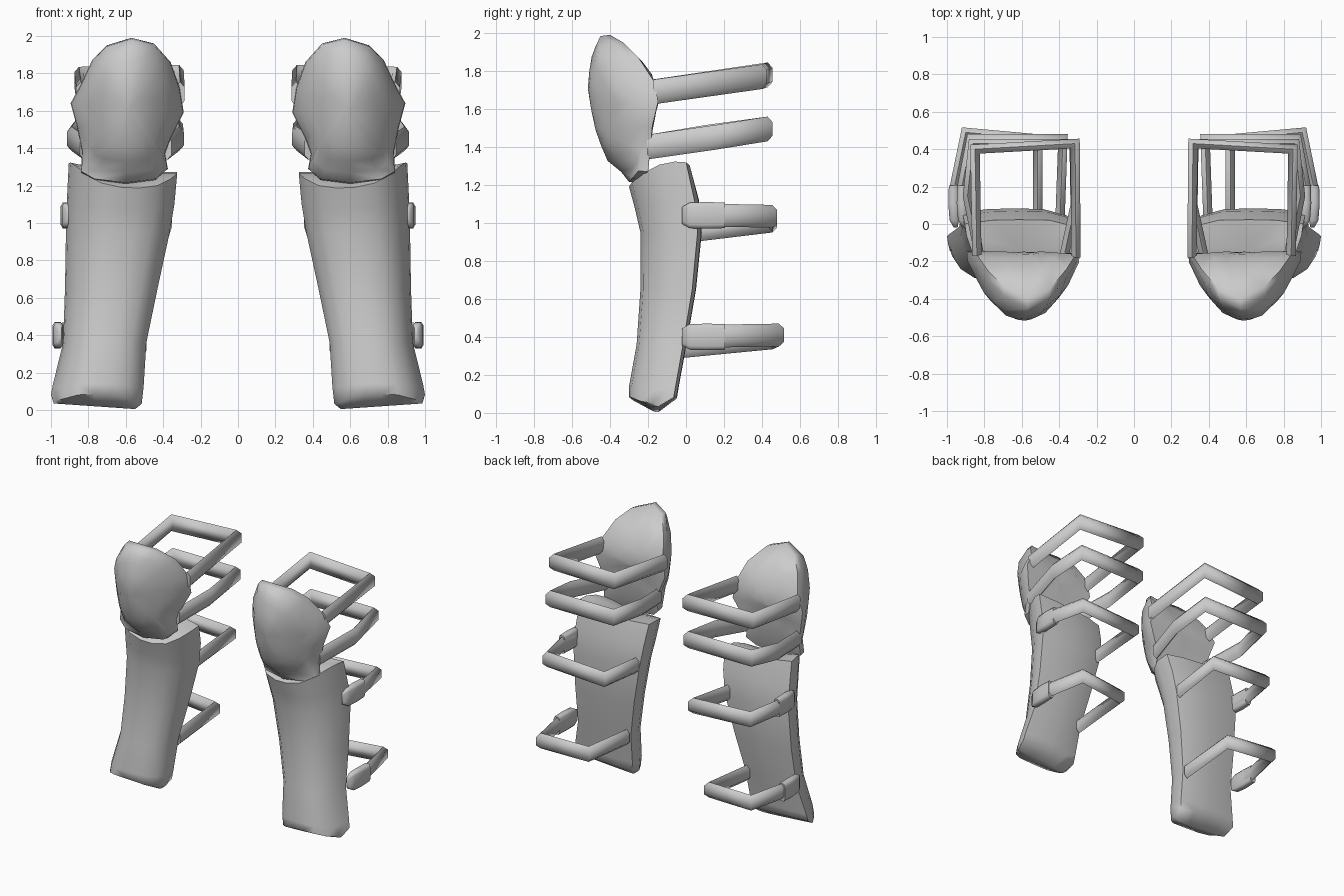
import bpy, bmesh, math
from mathutils import Vector

if "Cube" in bpy.data.objects:
    bpy.data.objects.remove(bpy.data.objects["Cube"], do_unlink=True)

grey = bpy.data.materials.new("plain grey")
grey.use_nodes = True
grey.diffuse_color = (0.6, 0.6, 0.6, 1)
grey.node_tree.nodes["Principled BSDF"].inputs["Base Color"].default_value = (0.6, 0.6, 0.6, 1)


def loft(name, rings, side, angle):
    """Skin a list of equal-length rings and close both ends; side -1 mirrors in x."""
    bm = bmesh.new()
    rows = [[bm.verts.new((p[0] * side, p[1], p[2])) for p in r] for r in rings]
    n = len(rows[0])
    for a, b in zip(rows, rows[1:]):
        for i in range(n):
            j = (i + 1) % n
            bm.faces.new((a[i], a[j], b[j], b[i]))
    for r in (rows[0], rows[-1]):
        c = bm.verts.new(sum((v.co for v in r), Vector()) / n)
        for i in range(n):
            bm.faces.new((r[i], r[(i + 1) % n], c))
    bmesh.ops.recalc_face_normals(bm, faces=bm.faces)
    me = bpy.data.meshes.new(name)
    bm.to_mesh(me)
    bm.free()
    me.materials.append(grey)
    ob = bpy.data.objects.new(name, me)
    bpy.context.collection.objects.link(ob)
    bpy.ops.object.select_all(action='DESELECT')
    ob.select_set(True)
    bpy.context.view_layer.objects.active = ob
    bpy.ops.object.shade_smooth_by_angle(angle=math.radians(angle))


def interp(table, z):
    """Piecewise linear lookup in a table of (z, y) with z rising."""
    if z <= table[0][0]:
        return table[0][1]
    for (z0, y0), (z1, y1) in zip(table, table[1:]):
        if z <= z1:
            return y0 + (y1 - y0) * (z - z0) / (z1 - z0)
    return table[-1][1]


# shin guard: section as (across, depth), swept through rings
SECTION = [(0, .10), (0, .45), (.06, .70), (.18, .90), (.35, .985), (.52, 1), (.70, .95),
           (.85, .76), (.94, .5), (.985, .25), (1, .06), (.75, 0), (.5, -.01), (.22, 0)]
# z front, z back, x inner, x outer, y front, y back, edge dip, tilt outwards
SHIN = [(.02, .02, .55, .985, -.18, -.14, 0, .03),
        (.085, .08, .515, 1.0, -.30, -.05, .04, .02),
        (.14, .14, .505, .99, -.30, -.04, .02, 0),
        (.36, .36, .49, .935, -.26, 0, 0, 0),
        (.65, .65, .43, .925, -.24, .05, 0, 0),
        (.95, .95, .365, .92, -.24, .08, 0, 0),
        (1.08, 1.12, .34, .915, -.27, .065, 0, 0),
        (1.19, 1.29, .325, .905, -.30, .02, -.045, .05)]


def shin_guard(name, side):
    rings = []
    for zf, zb, xi, xo, yf, yb, dip, tilt in SHIN:
        rings.append([(xi + (xo - xi) * u, yb + (yf - yb) * v,
                       zb + (zf - zb) * v - dip * 4 * v * (1 - v) + tilt * (u - .5))
                      for u, v in SECTION])
    loft(name, rings, side, 62)


# knee cup: outline seen from the front, with depth tables
OUTLINE = [(.57, 1.99), (.70, 1.95), (.78, 1.87), (.84, 1.74), (.895, 1.64), (.86, 1.51),
           (.835, 1.38), (.84, 1.27), (.77, 1.23), (.60, 1.21), (.44, 1.23), (.375, 1.29),
           (.39, 1.37), (.36, 1.45), (.29, 1.59), (.31, 1.72), (.36, 1.86), (.45, 1.96)]
BACK = [(1.21, -.25), (1.27, -.20), (1.36, -.19), (1.5, -.18), (1.63, -.145),
        (1.77, -.17), (1.85, -.23), (1.95, -.33), (1.99, -.40)]
FRONT = [(1.21, -.29), (1.26, -.33), (1.32, -.41), (1.46, -.47), (1.6, -.5),
         (1.73, -.52), (1.89, -.495), (1.99, -.45)]
CX, CZ = .59, 1.6


def knee_cup(name, side):
    def ring(s, front):
        pts = []
        for x, z in OUTLINE:
            px, pz = CX + (x - CX) * s, CZ + (z - CZ) * s
            y = interp(BACK, pz)
            if front:
                bulge = interp(FRONT, pz) + .3 * ((px - CX) / .3) ** 2
                y = min(y - .03, bulge)
            pts.append((px, y, pz))
        return pts
    rim = ring(1, False)
    lip = [(CX + (x - CX) * .985, y - .05, CZ + (z - CZ) * .985) for x, y, z in rim]
    rings = [ring(.05, False), ring(.35, False), ring(.7, False), rim, lip,
             ring(.85, True), ring(.7, True), ring(.5, True), ring(.28, True), ring(.05, True)]
    loft(name, rings, side, 60)


def strap(name, path, side, t=.05, h=.13):
    """Sweep a rounded flat bar along a path with mitred corners."""
    pts = [Vector(p) for p in path]
    prof = [(-.5, -.28), (0, -.5), (.5, -.28), (.5, .28), (0, .5), (-.5, .28)]
    rings = []
    for i, p in enumerate(pts):
        d0 = (p - pts[max(i - 1, 0)]).xy
        d1 = (pts[min(i + 1, len(pts) - 1)] - p).xy
        d0 = d0.normalized() if d0.length else d1.normalized()
        d1 = d1.normalized() if d1.length else d0
        n0 = Vector((d0.y, -d0.x))
        m = (n0 + Vector((d1.y, -d1.x))).normalized()
        k = t / max(m.dot(n0), .4)
        rings.append([(p.x + m.x * a * k, p.y + m.y * a * k, p.z + b * h) for a, b in prof])
    loft(name, rings, side, 75)


def buckle(name, x, z, side):
    """Small rounded clasp, narrowing at its front end."""
    rings = []
    for y, w, h, dx in ((-.02, .02, .09, -.012), (.02, .05, .135, -.004),
                        (.11, .056, .14, 0), (.205, .05, .135, 0)):
        rings.append([(x + dx + a * w, y, z + b * h) for a, b in
                      ((-.5, -.4), (-.3, -.5), (.3, -.5), (.5, -.35),
                       (.5, .35), (.3, .5), (-.3, .5), (-.5, .4))])
    loft(name, rings, side, 70)


# strap paths run from the outer arm around the back to the inner arm
STRAPS = {
    "upper_knee_strap": [(.84, -.17, 1.69), (.85, .40, 1.77), (.315, .43, 1.78), (.31, -.18, 1.69)],
    "lower_knee_strap": [(.82, -.20, 1.40), (.89, .15, 1.45), (.86, .43, 1.495),
                         (.32, .43, 1.495), (.315, .10, 1.45), (.38, -.20, 1.40)],
    "upper_shin_strap": [(.915, .08, 1.04), (.92, .20, 1.04), (.87, .455, 1.035),
                         (.38, .455, 1.01), (.395, .04, .96)],
    "lower_shin_strap": [(.965, .08, .405), (.96, .20, .405), (.90, .49, .41),
                         (.515, .455, .395), (.515, -.01, .35)],
}

for label, side in (("left", 1), ("right", -1)):
    shin_guard(label + "_shin_guard", side)
    knee_cup(label + "_knee_cup", side)
    for part, path in STRAPS.items():
        strap(f"{label}_{part}", path, side, h=.13 if "knee" in part else .12)
    buckle(label + "_upper_buckle", .92, 1.04, side)
    buckle(label + "_lower_buckle", .965, .40, side)
